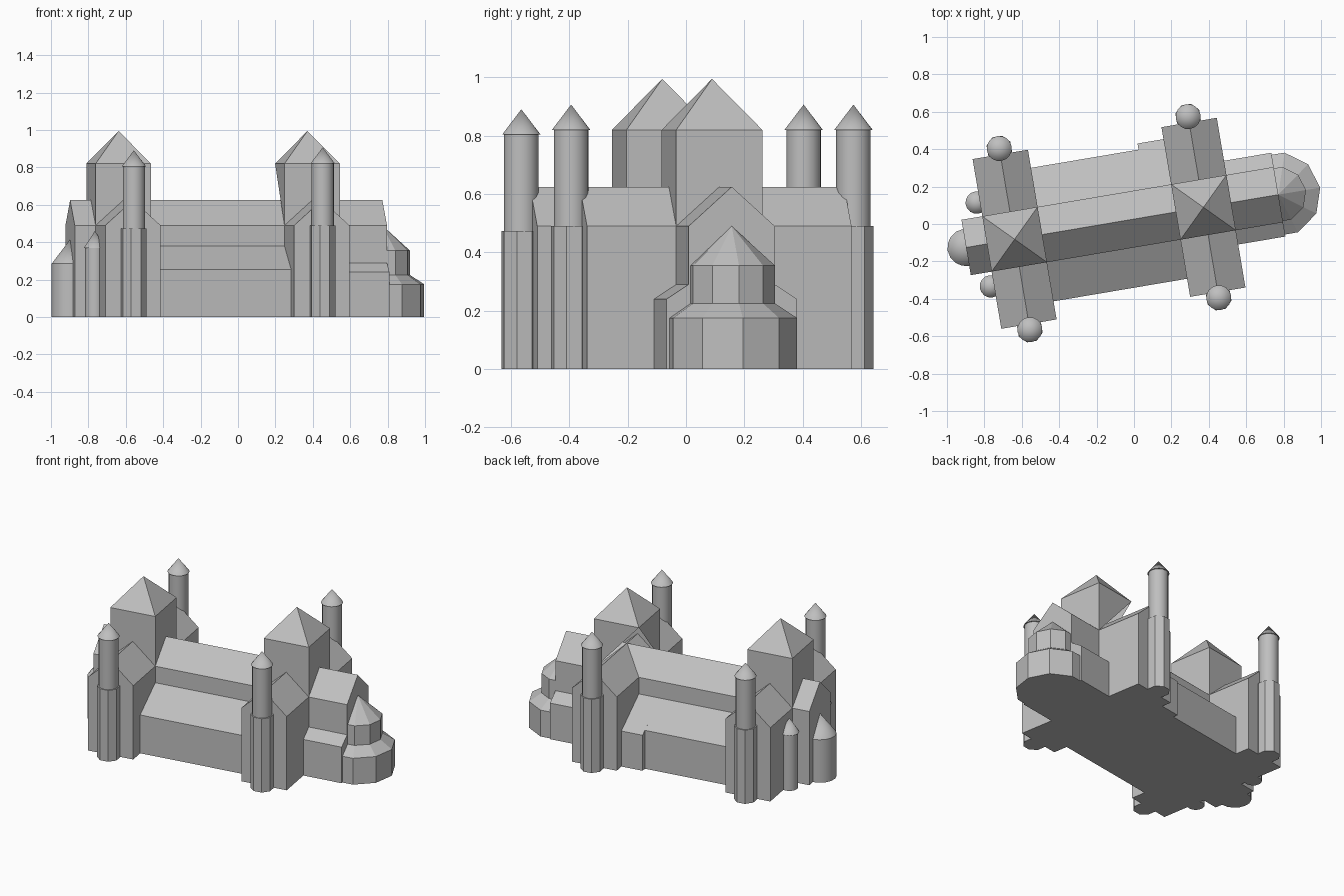
import bpy, bmesh, math
from mathutils import Matrix

cube = bpy.data.objects.get("Cube")
if cube:
    bpy.data.objects.remove(cube)

stone = bpy.data.materials.new("grey_stone")
stone.use_nodes = True
GREY = (0.52, 0.52, 0.52, 1)
stone.diffuse_color = GREY
stone.node_tree.nodes["Principled BSDF"].inputs["Base Color"].default_value = GREY

# The whole church is turned slightly on its site
PLACE = Matrix.Rotation(math.radians(9.6), 4, "Z") @ Matrix.Translation((0, 0.026, 0))

EAVE, RIDGE, HALF = 0.49, 0.625, 0.15
WEST, EAST = -0.643, 0.381      # crossing centres
NAVE_W, NAVE_E = -0.906, 0.787  # ends of the long axis


def finish(name, bm, smooth=False):
    bmesh.ops.recalc_face_normals(bm, faces=bm.faces)
    bm.transform(PLACE)
    mesh = bpy.data.meshes.new(name)
    bm.to_mesh(mesh)
    bm.free()
    mesh.materials.append(stone)
    obj = bpy.data.objects.new(name, mesh)
    bpy.context.collection.objects.link(obj)
    if smooth:
        bpy.ops.object.select_all(action="DESELECT")
        obj.select_set(True)
        bpy.context.view_layer.objects.active = obj
        bpy.ops.object.shade_smooth_by_angle(angle=math.radians(35))
    return obj


def prism(name, profile, a, b, across=False):
    """Extrude a (sideways, z) profile along the long axis, or across it."""
    bm = bmesh.new()
    ends = []
    for t in (a, b):
        ends.append([bm.verts.new((s, t, z) if across else (t, s, z)) for s, z in profile])
    bm.faces.new(ends[0])
    bm.faces.new(ends[1])
    n = len(profile)
    for i in range(n):
        j = (i + 1) % n
        bm.faces.new((ends[0][i], ends[0][j], ends[1][j], ends[1][i]))
    return finish(name, bm)


def mirrored(half, ridge=None):
    """Symmetric profile from its right half, listed bottom to top."""
    top = [(0, ridge)] if ridge else []
    return half + top + [(-s, z) for s, z in reversed(half)]


def tier(bm, x, y, sides, r0, r1, z0, z1, turn=0):
    m = Matrix.Translation((x, y, (z0 + z1) / 2)) @ Matrix.Rotation(turn, 4, "Z")
    bmesh.ops.create_cone(bm, cap_ends=True, segments=sides, radius1=r0, radius2=r1,
                          depth=z1 - z0, matrix=m)


def turret(name, x, y, r, wall, apex, cap, base=0):
    """Round turret with a pointed cap and an optional eight-sided base."""
    if base:
        bm = bmesh.new()
        tier(bm, x, y, 8, 0.07, 0.07, 0, base, math.pi / 8)
        finish(name + "_base", bm)
    bm = bmesh.new()
    tier(bm, x, y, 16, r, r, base, wall)
    finish(name + "_shaft", bm, True)
    bm = bmesh.new()
    tier(bm, x, y, 16, cap, 0, wall, apex)
    finish(name + "_cap", bm, True)


# Nave, choir and aisles
gable = mirrored([(HALF, 0), (HALF, EAVE)], RIDGE)
prism("nave_and_choir", gable, NAVE_W, NAVE_E)
prism("nave_aisles", mirrored([(0.362, 0), (0.362, 0.255), (HALF, 0.38)]), WEST, EAST)
prism("choir_aisles", mirrored([(0.227, 0), (0.227, 0.24), (HALF, 0.29)]), EAST, NAVE_E)
prism("aisle_porch", [(0.3, 0), (0.395, 0), (0.395, 0.236), (0.3, 0.292)], 0.09, EAST)

# Transepts and crossing towers
for side, x in (("west", WEST), ("east", EAST)):
    prism(side + "_transept", [(x + s, z) for s, z in gable], -0.46, 0.46, True)
    bm = bmesh.new()
    low = [bm.verts.new((x + sx * HALF, sy * HALF, EAVE))
           for sx, sy in ((-1, -1), (1, -1), (1, 1), (-1, 1))]
    high = [bm.verts.new((v.co.x, v.co.y, 0.82)) for v in low]
    apex = bm.verts.new((x, 0, 0.995))
    for i in range(4):
        j = (i + 1) % 4
        bm.faces.new((high[i], high[j], apex))
        # the east tower is open at the foot of one corner
        wall = [low[i], low[j], high[j], high[i]]
        if side == "east":
            wall = [v for v in wall if v is not low[3]]
        bm.faces.new(wall)
    finish(side + "_crossing_tower", bm)

    # Tall turrets on the transept ends
    for end, y in (("front", -0.49), ("back", 0.492)):
        drop = 0.016 if (side, end) == ("west", "front") else 0
        turret(f"{side}_{end}_turret", x, y, 0.06, 0.82 - drop, 0.907 - drop, 0.067,
               EAVE - drop)

# Low turrets of the west end
turret("west_end_turret", NAVE_W, 0, 0.1, 0.285, 0.415, 0.1)
for end, sy in (("front", -1), ("back", 1)):
    turret(f"west_{end}_stair_turret", -0.81, sy * 0.227, 0.053, 0.37, 0.46, 0.06)

# Ten-sided apse in two stages
bm = bmesh.new()
turn = math.radians(18)
for r0, r1, z0, z1 in ((0.227, 0.227, 0, 0.175), (0.227, HALF, 0.175, 0.225),
                       (HALF, HALF, 0.225, 0.355), (HALF, 0, 0.355, EAVE)):
    tier(bm, NAVE_E, 0, 10, r0, r1, z0, z1, turn)
finish("apse", bm)
